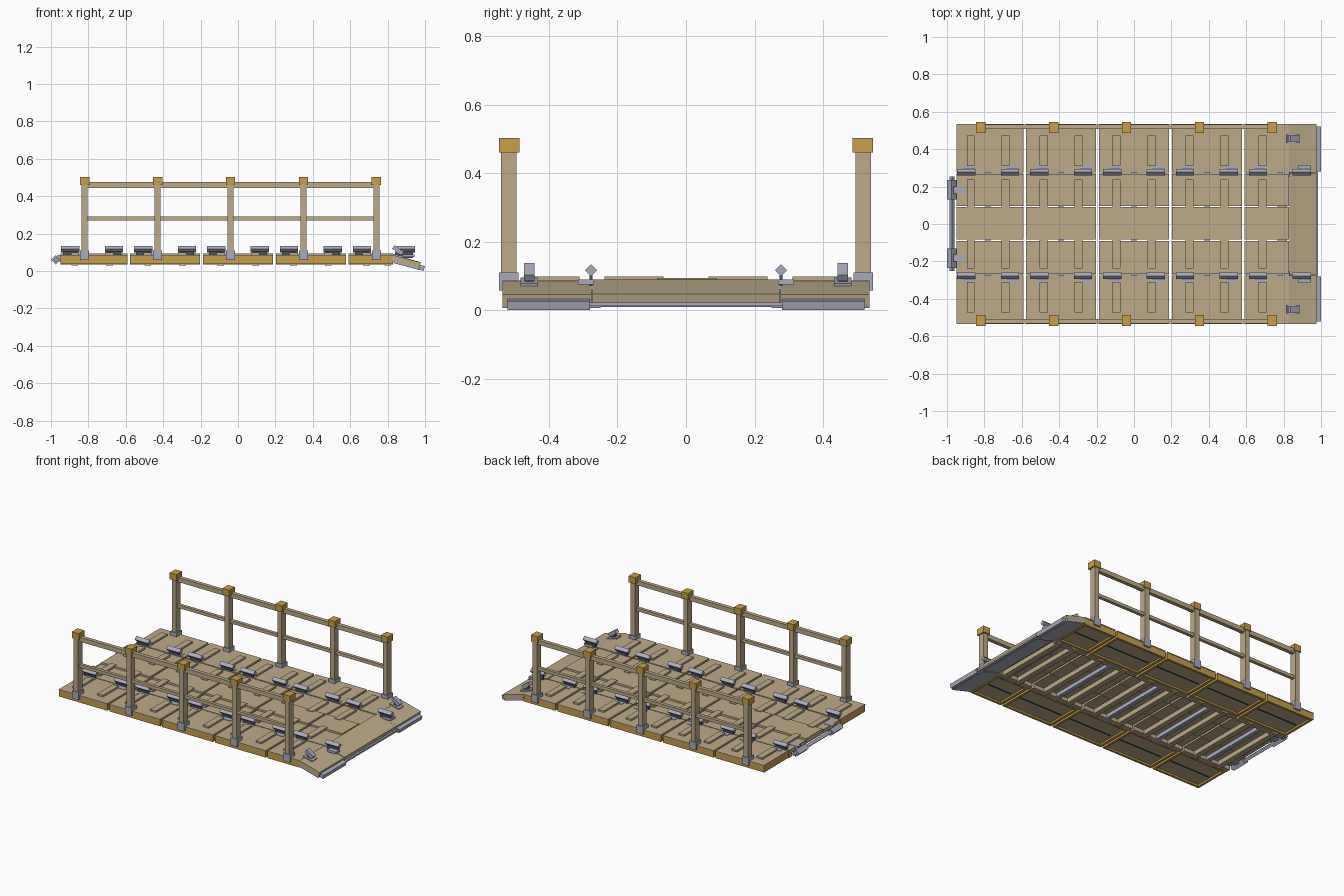
import bpy, bmesh
from math import radians
from mathutils import Matrix

cube = bpy.data.objects.get("Cube")
if cube:
    bpy.data.objects.remove(cube, do_unlink=True)


def material(name, rgb):
    m = bpy.data.materials.new(name)
    m.use_nodes = True
    m.diffuse_color = (*rgb, 1)
    m.node_tree.nodes["Principled BSDF"].inputs["Base Color"].default_value = (*rgb, 1)
    return m


TAN = material("weathered wood", (0.51, 0.405, 0.25))
GOLD = material("ochre wood", (0.57, 0.35, 0.07))
METAL = material("grey metal", (0.41, 0.415, 0.51))
DARK = material("dark metal", (0.08, 0.08, 0.10))
GREEN = material("dark green", (0.01, 0.08, 0.045))


def finish(name, bm, mat):
    bmesh.ops.recalc_face_normals(bm, faces=bm.faces)
    mesh = bpy.data.meshes.new(name)
    bm.to_mesh(mesh)
    bm.free()
    mesh.materials.append(mat)
    ob = bpy.data.objects.new(name, mesh)
    bpy.context.scene.collection.objects.link(ob)


def box(name, x, y, z, mat, turn=0, axis="X"):
    """Box from (low, high) spans, turned about its own centre."""
    spans = (x, y, z)
    size = [abs(b - a) for a, b in spans]
    centre = [(a + b) / 2 for a, b in spans]
    bm = bmesh.new()
    bmesh.ops.create_cube(bm, size=1, matrix=Matrix.Translation(centre)
                          @ Matrix.Rotation(radians(turn), 4, axis) @ Matrix.Diagonal((*size, 1)))
    finish(name, bm, mat)


def prism(name, profile, y, mat):
    """Side profile in x and z, extruded across y."""
    bm = bmesh.new()
    face = bm.faces.new([bm.verts.new((px, y[0], pz)) for px, pz in profile])
    new = bmesh.ops.extrude_face_region(bm, geom=[face])["geom"]
    moved = [v for v in new if isinstance(v, bmesh.types.BMVert)]
    bmesh.ops.translate(bm, verts=moved, vec=(0, y[1] - y[0], 0))
    finish(name, bm, mat)


def around(c, half):
    return (c - half, c + half)


PITCH = 0.39
GAP = 0.007
RIM = 0.016
sections = []
for k in range(-2, 3):
    mid = k * PITCH
    low = -0.95 if k == -2 else mid - PITCH / 2 + GAP
    high = 0.83 if k == 2 else mid + PITCH / 2 - GAP
    sections.append((mid, low, high))

for mid, low, high in sections:
    # Middle deck planks and the beams beneath them
    for y, top in (((-0.268, -0.09), 0.085), ((-0.084, 0.09), 0.094), ((0.096, 0.268), 0.085)):
        box("middle_plank", (low, high), y, (0.06, top), TAN)
    for off in (-0.093, 0.093):
        box("cross_beam", around(min(mid + off, 0.8), 0.018), (-0.27, 0.27), (0.03, 0.06), TAN)
    box("cross_bar", around(mid, 0.014), (-0.275, 0.275), (0.035, 0.06), METAL)

    for s in (-1, 1):
        # Side panels: ochre rim, top board, recessed underside
        for x in ((low, low + RIM), (high - RIM, high)):
            box("panel_end_rim", x, (s * 0.275, s * 0.533), (0.038, 0.08), GOLD)
        for y in ((s * 0.275, s * 0.291), (s * 0.517, s * 0.533)):
            box("panel_long_rim", (low + RIM, high - RIM), y, (0.038, 0.08), GOLD)
        box("side_panel_top", (low, high), (s * 0.275, s * 0.535), (0.08, 0.086), TAN)
        box("side_panel_underside", (low + RIM, high - RIM), (s * 0.291, s * 0.517),
            (0.05, 0.08), TAN)
        box("underside_stripe", (low + 0.03, high - 0.03), around(s * 0.405, 0.004),
            (0.047, 0.051), GREEN)
        box("stringer", (low, high), (s * 0.24, s * 0.27), (0.035, 0.06), TAN)

        # Foot cleats
        for off in (-0.093, 0.093):
            c = mid + off
            if c < 0.8:
                box("outer_cleat", around(c, 0.021), (s * 0.31, s * 0.472), (0.085, 0.098), TAN)
                box("inner_cleat", around(c, 0.021), (s * 0.065, s * 0.237), (0.085, 0.098), TAN)

        # Clamps along the seams
        for off in (-0.117, 0.117):
            c = mid + off
            box("clamp_bar", around(c, 0.049), around(s * 0.277, 0.0125), (0.104, 0.129),
                METAL, 45)
            box("clamp_stem", around(c, 0.038), around(s * 0.277, 0.005), (0.07, 0.108), DARK)
            box("clamp_base", around(c + 0.014, 0.032), (s * 0.268, s * 0.315),
                (0.075, 0.089), METAL)

# Railings on both sides
posts = [k * PITCH - 0.04 for k in range(-2, 3)]
for s in (-1, 1):
    for p in posts:
        box("post", around(p, 0.016), (s * 0.495, s * 0.54), (0.08, 0.46), TAN)
        box("post_cap", around(p, 0.025), (s * 0.486, s * 0.545), (0.46, 0.503), GOLD)
        box("post_bracket", around(p, 0.024), (s * 0.488, s * 0.545), (0.058, 0.11), METAL)
    box("top_rail", (posts[0], posts[-1]), (s * 0.508, s * 0.533), (0.445, 0.475), TAN)
    box("middle_rail", (posts[0], posts[-1]), (s * 0.51, s * 0.531), (0.271, 0.292), TAN)

# Sloping ramp at the right end
for s in (-1, 1):
    prism("ramp_side", [(0.825, 0.086), (0.977, 0.046), (0.97, 0.014), (0.825, 0.053)],
          (s * 0.275, s * 0.535), TAN)
    prism("ramp_side_plate", [(0.835, 0.052), (0.97, 0.016), (0.967, 0.006), (0.83, 0.043)],
          (s * 0.25, s * 0.535), METAL)
    box("ramp_edge", (0.97, 0.996), (s * 0.28, s * 0.52), (0.004, 0.03), METAL, 14, "Y")
    box("ramp_lug_base", (0.815, 0.885), around(s * 0.457, 0.025), (0.07, 0.087), METAL, 14, "Y")
    box("ramp_lug_stem", (0.84, 0.866), around(s * 0.457, 0.012), (0.08, 0.11), DARK, 14, "Y")
    box("ramp_lug", (0.825, 0.885), around(s * 0.457, 0.015), (0.1, 0.122), METAL, 35, "Y")
prism("ramp_middle", [(0.832, 0.089), (0.977, 0.047), (0.97, 0.017), (0.832, 0.055)],
      (-0.272, 0.272), TAN)
prism("ramp_middle_plate", [(0.84, 0.053), (0.97, 0.018), (0.967, 0.01), (0.84, 0.044)],
      (-0.25, 0.25), METAL)
box("ramp_middle_edge", (0.968, 0.985), (-0.28, 0.28), (0.012, 0.023), METAL)

# Coupling bar at the left end
box("coupling_bar", around(-0.973, 0.01), (-0.25, 0.255), around(0.06, 0.01), METAL, 45, "Y")
for s in (-1, 1):
    box("coupling_sleeve", around(-0.975, 0.0175), (s * 0.13, s * 0.235),
        around(0.06, 0.0175), METAL, 45, "Y")
    box("coupling_lug", (-0.965, -0.9), around(s * 0.182, 0.018), (0.052, 0.087), METAL)
